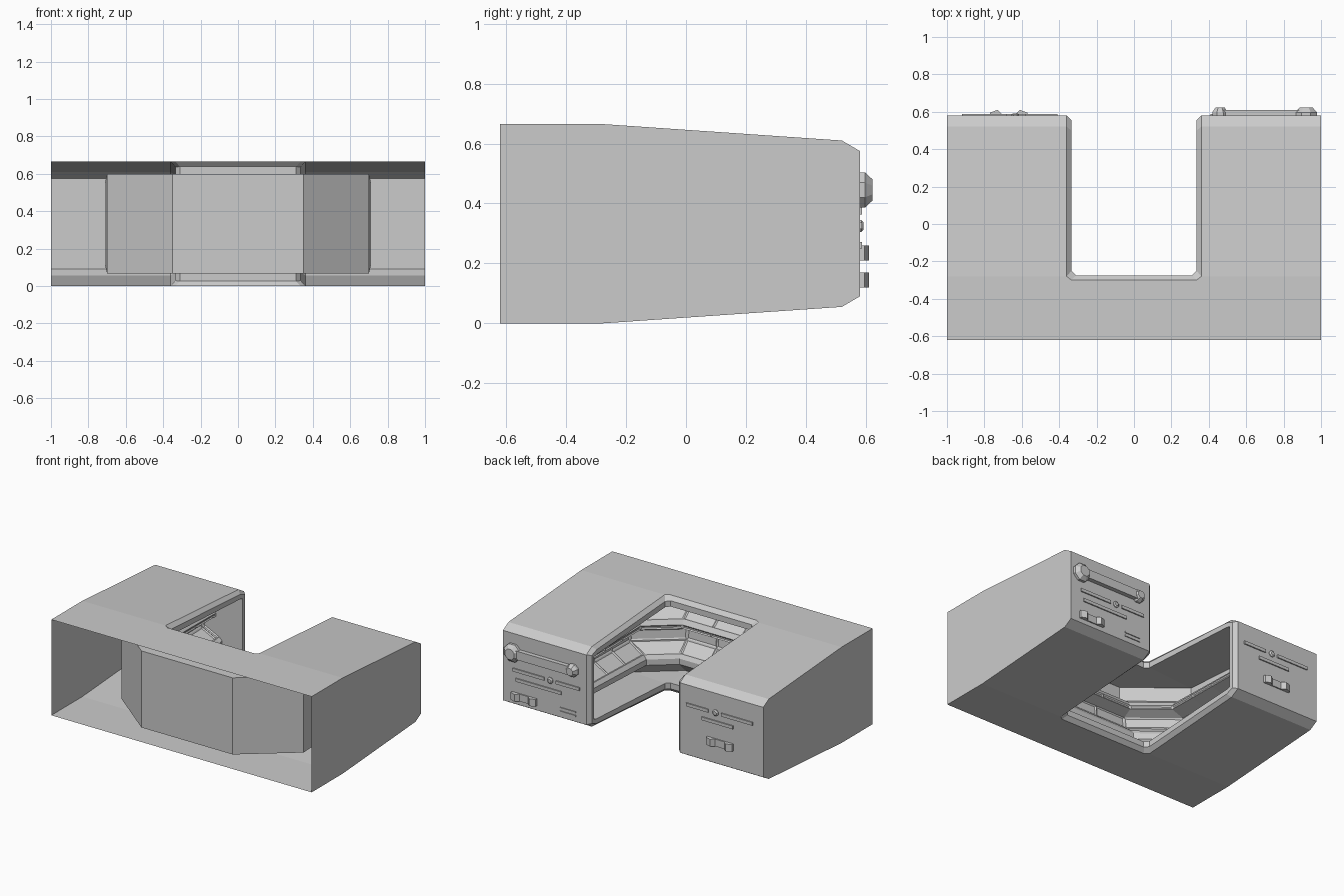
import bpy, bmesh, math
from mathutils import Matrix, Vector

if "Cube" in bpy.data.objects:
    bpy.data.objects.remove(bpy.data.objects["Cube"])

MID = 0.3325
PROFILE = [(-0.62, 0.3325), (-0.28, 0.3325), (0.52, 0.2775), (0.58, 0.2425)]  # y, half height


def half(y):
    for (y0, h0), (y1, h1) in zip(PROFILE, PROFILE[1:]):
        if y <= y1:
            return h0 + (h1 - h0) * max(0, y - y0) / (y1 - y0)
    return PROFILE[-1][1]


def finish(bm, name, recalc=True):
    bmesh.ops.remove_doubles(bm, verts=bm.verts[:], dist=0.0005)
    if recalc:
        bmesh.ops.recalc_face_normals(bm, faces=bm.faces[:])
    me = bpy.data.meshes.new(name)
    bm.to_mesh(me)
    bm.free()
    ob = bpy.data.objects.new(name, me)
    bpy.context.collection.objects.link(ob)
    return ob


def face(bm, pts):
    return bm.faces.new([bm.verts.new(p) for p in pts])


def chain(right, s):
    """U-shaped plan chain: right-hand points then their mirror, at height share s."""
    pts = [(x, y) for x, y in right] + [(-x, y) for x, y in reversed(right)]
    return [Vector((x, y, MID + s * half(y))) for x, y in pts]


def skin(bm, rings):
    out = []
    for a, b in zip(rings, rings[1:]):
        for i in range(len(a) - 1):
            out.append(face(bm, [a[i], a[i + 1], b[i + 1], b[i]]))
    return out


INNER = [(0.335, 0.53), (0.335, 0.50), (0.335, -0.25), (0.31, -0.275)]
OUTER = [(0.71, 0.53), (0.71, 0.50), (0.70, -0.28), (0.35, -0.56)]


def niche(t, s, cuts=1):
    """Ring between the notch opening (t=0) and the eight-sided niche wall (t=1)."""
    p = [(a[0] + (b[0] - a[0]) * t, a[1] + (b[1] - a[1]) * t) for a, b in zip(INNER, OUTER)]
    a, b = p[1], p[2]
    run = [(a[0] + (b[0] - a[0]) * i / cuts, a[1] + (b[1] - a[1]) * i / cuts) for i in range(cuts + 1)]
    right = [p[0]] + run + [p[3]]
    if cuts > 1:
        right += [(p[3][0] / 3, p[3][1])]
    return chain(right, s)


# Outer shell, open at the front
bm = bmesh.new()
for s in (1, -1):
    plan = [(1, -0.62), (1, -0.28), (0.36, -0.28), (0.335, -0.30)]
    face(bm, chain(plan, s))
    for m in (1, -1):
        for y0, y1 in ((-0.28, 0.52), (0.52, 0.58)):
            face(bm, [(m * x, y, MID + s * half(y)) for x, y in
                      ((0.36, y0), (1, y0), (1, y1), (0.36, y1))])
for m in (1, -1):
    face(bm, [(m, y, MID + h) for y, h in PROFILE] + [(m, y, MID - h) for y, h in reversed(PROFILE)])
    h = PROFILE[-1][1]
    face(bm, [(m * x, 0.58, MID + z) for x, z in ((0.36, h), (1, h), (1, -h), (0.36, -h))])
# Chamfered lip round the notch
rim = [(0.36, 0.58), (0.36, 0.52), (0.36, -0.28), (0.335, -0.30)]
edge = [(0.335, 0.555)] + INNER[1:]
for s in (1, -1):
    skin(bm, [chain(rim, s), chain(edge, 0.92 * s), niche(0, 0.8 * s)])
for i in (0, -1):
    for a, b in ((chain(rim, 1), chain(edge, 0.92)), (chain(edge, 0.92), niche(0, 0.8))):
        lo = [Vector((p[i].x, p[i].y, 2 * MID - p[i].z)) for p in (b, a)]
        face(bm, [a[i], b[i]] + lo)
# Eight-sided niche behind the lip
rings = [niche(0, 0.8), niche(1, 0.8), niche(1, -0.8), niche(0, -0.8)]
skin(bm, rings)
for i in (0, -1):
    face(bm, [r[i] for r in rings])
finish(bm, "shell")


# Stepped control desks inside the niche
def console(name, profile, panel_rows):
    bm = bmesh.new()
    for k, (a, b) in enumerate(zip(profile, profile[1:])):
        faces = skin(bm, [niche(*a, cuts=4), niche(*b, cuts=4)])
        bm.normal_update()
        if k in panel_rows:
            bmesh.ops.inset_individual(bm, faces=faces, thickness=0.012, depth=0.006)
    finish(bm, name, False)


console("upper_console", [(0.98, 0.52), (0.62, 0.32), (0.55, 0.22), (0.55, 0.14), (0.8, 0.06)], (0, 2))
console("lower_console", [(0.8, 0.06), (0.78, -0.16), (0.48, -0.36), (0.42, -0.44), (0.42, -0.56),
                          (0.7, -0.79)], (0, 1))


# Details on the two rear faces
def box(name, x0, x1, z0, z1, depth):
    bm = bmesh.new()
    bmesh.ops.create_cube(bm, size=1, matrix=Matrix.Translation(
        ((x0 + x1) / 2, 0.58 + depth / 2 - 0.001, (z0 + z1) / 2)) @
        Matrix.Diagonal((x1 - x0, depth + 0.002, z1 - z0, 1)))
    return finish(bm, name)


def knob(name, x, z, r, depth, sides=8):
    bm = bmesh.new()
    rot = Matrix.Rotation(-math.pi / 2, 4, 'X') @ Matrix.Rotation(math.pi / sides, 4, 'Z')
    for y, r1, r2, d in ((0, r, r, depth * 0.4), (depth * 0.4, r, r * 0.6, depth * 0.6)):
        bmesh.ops.create_cone(bm, cap_ends=True, segments=sides, radius1=r1, radius2=r2, depth=d,
                              matrix=Matrix.Translation((x, 0.58 + y + d / 2, z)) @ rot)
    return finish(bm, name)


def rocker(name, x0, x1, z0, z1):
    """Switch with two raised wedge ends and a low middle."""
    w = (x1 - x0) / 5
    outline = [(x0, 0.579), (x0, 0.595), (x0 + w, 0.61), (x0 + 1.6 * w, 0.588),
               (x1 - 1.6 * w, 0.588), (x1 - w, 0.61), (x1, 0.595), (x1, 0.579)]
    bm = bmesh.new()
    lo, hi = ([(x, y, z) for x, y in outline] for z in (z0, z1))
    face(bm, lo)
    face(bm, hi)
    for i in range(8):
        j = (i + 1) % 8
        face(bm, [lo[i], lo[j], hi[j], hi[i]])
    return finish(bm, name)


for side, m, z in (("right", 1, 0.325), ("left", -1, 0.44)):
    spans = [(0.68, 0.92, 0), (0.41, 0.59, 0), (0.55, 0.9, -0.065)]
    if m < 0:
        spans = [(-0.92, -0.68, 0), (-0.58, -0.41, 0), (-0.77, -0.53, -0.065)]
    for i, (x0, x1, dz) in enumerate(spans):
        box(f"{side}_slot_strip_{i}", x0, x1, z + dz - 0.011, z + dz + 0.011, 0.008)
    knob(f"{side}_round_button", m * 0.635, z, 0.022, 0.012)
rocker("right_switch", 0.74, 0.93, 0.12, 0.17)
rocker("left_switch", -0.77, -0.57, 0.21, 0.26)
for i in range(2):
    box(f"right_vent_line_{i}", 0.44, 0.56, 0.125 + 0.025 * i, 0.135 + 0.025 * i, 0.006)

# Grab rail with faceted ends
box("grab_rail", 0.46, 0.92, 0.415, 0.475, 0.03)
knob("grab_rail_end_outer", 0.92, 0.445, 0.064, 0.042)
knob("grab_rail_end_inner", 0.46, 0.445, 0.045, 0.042)
